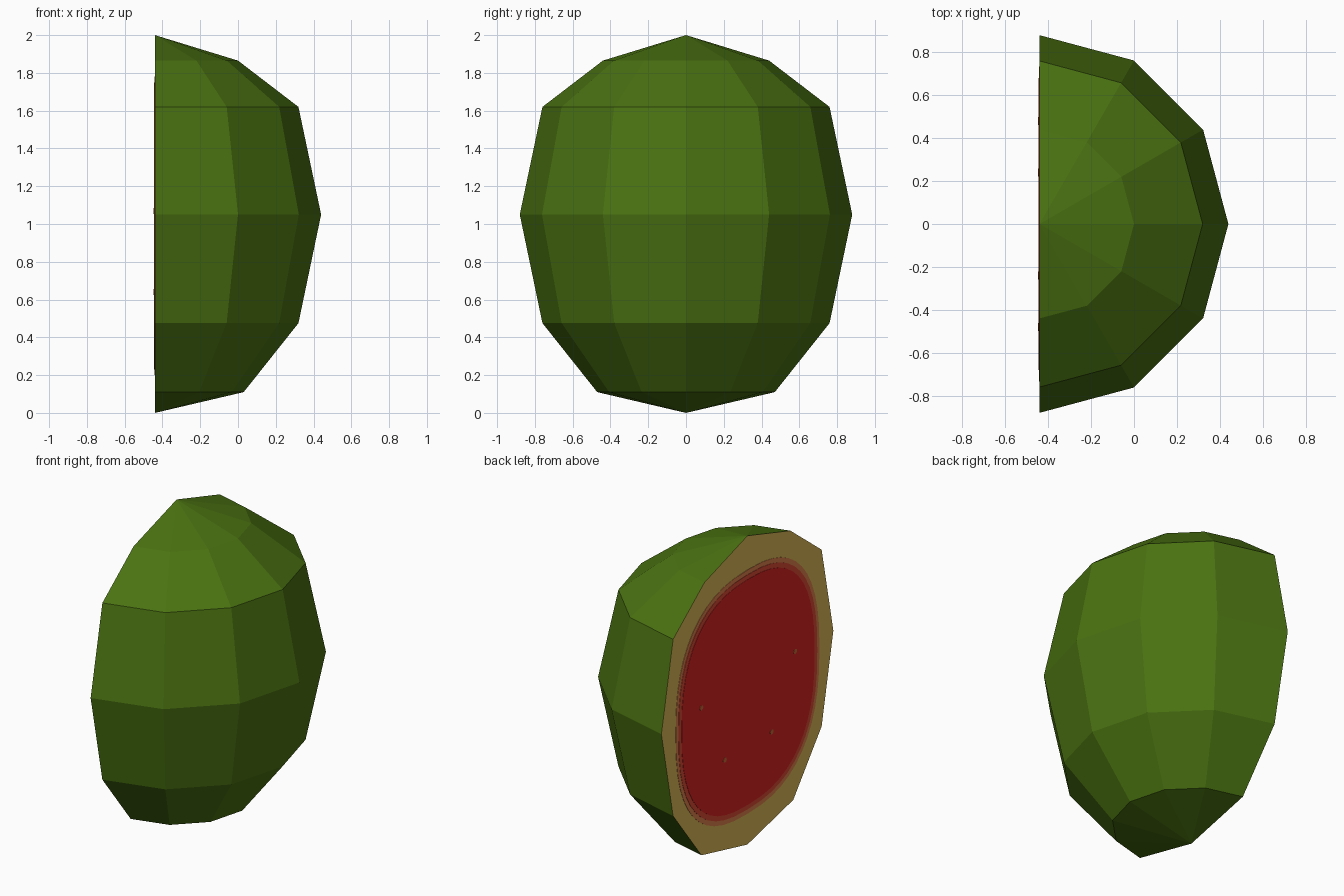
import bpy, bmesh, math

if "Cube" in bpy.data.objects:
    bpy.data.objects.remove(bpy.data.objects["Cube"])

CUT_X = -0.44                       # plane of the sliced face


def srgb(r, g, b):
    lin = [((c / 255 + 0.055) / 1.055) ** 2.4 if c > 10 else c / 255 / 12.92 for c in (r, g, b)]
    return (*lin, 1.0)


def material(name, rgb):
    m = bpy.data.materials.new(name)
    m.diffuse_color = srgb(*rgb)
    m.use_nodes = True
    m.node_tree.nodes["Principled BSDF"].inputs["Base Color"].default_value = m.diffuse_color
    return m


green = material("skin green", (74, 114, 17))
tan = material("rind tan", (224, 188, 88))
orange = material("pale flesh orange", (226, 132, 76))
coral = material("inner flesh coral", (224, 76, 52))
red = material("flesh red", (220, 35, 36))
brown = material("seed brown", (205, 105, 55))


def finish(bm, name, mats):
    bmesh.ops.recalc_face_normals(bm, faces=bm.faces)
    me = bpy.data.meshes.new(name)
    for m in mats:
        me.materials.append(m)
    for f in bm.faces:              # second material on the sliced face
        if len(mats) > 1 and f.normal.x < -0.99:
            f.material_index = 1
    bm.to_mesh(me)
    bm.free()
    ob = bpy.data.objects.new(name, me)
    bpy.context.collection.objects.link(ob)
    return ob


# Half fruit: profile spun half a turn in six steps, then closed with a flat cut
profile = [(0, 0), (0.47, 0.11), (0.76, 0.475), (0.88, 1.05), (0.76, 1.62), (0.44, 1.865), (0, 2)]
bm = bmesh.new()
vs = [bm.verts.new((CUT_X, -r, z)) for r, z in profile]
es = [bm.edges.new(p) for p in zip(vs, vs[1:])]
bmesh.ops.spin(bm, geom=vs + es, cent=(CUT_X, 0, 0), axis=(0, 0, 1),
               angle=math.pi, steps=6, use_duplicate=False)
bmesh.ops.remove_doubles(bm, verts=bm.verts, dist=0.001)
bmesh.ops.holes_fill(bm, edges=[e for e in bm.edges if e.is_boundary], sides=0)
finish(bm, "half_fruit", [green, tan])


def plate(name, mat, y, z, ry, rz, thick, power=2.0, n=48):
    """Thin rounded plate lying on the sliced face."""
    bm = bmesh.new()
    ring = []
    for i in range(n):
        a = 2 * math.pi * i / n
        c, s = math.cos(a), math.sin(a)
        py = math.copysign(abs(c) ** (2 / power), c) * ry
        pz = math.copysign(abs(s) ** (2 / power), s) * rz
        ring.append((y + py, z + pz))
    front = [bm.verts.new((CUT_X - thick, *p)) for p in ring]
    back = [bm.verts.new((CUT_X, *p)) for p in ring]
    bm.faces.new(front)
    bm.faces.new(back)
    for i in range(n):
        j = (i + 1) % n
        bm.faces.new((front[i], front[j], back[j], back[i]))
    finish(bm, name, [mat])


# Flesh and its two soft border bands
plate("outer_flesh_band", orange, 0, 0.99, 0.735, 0.79, 0.002, 2.5)
plate("inner_flesh_band", coral, 0, 0.99, 0.71, 0.76, 0.004, 2.5)
plate("flesh", red, 0, 0.99, 0.68, 0.73, 0.006, 2.5)

# Tiny seeds, mirrored left and right
for row, (y, z) in enumerate([(0.48, 1.07), (0.24, 0.64)]):
    for side, label in ((-1, "right"), (1, "left")):
        plate(f"seed_{label}_{row + 1}", brown, side * y, z, 0.018, 0.016, 0.008, n=8)
